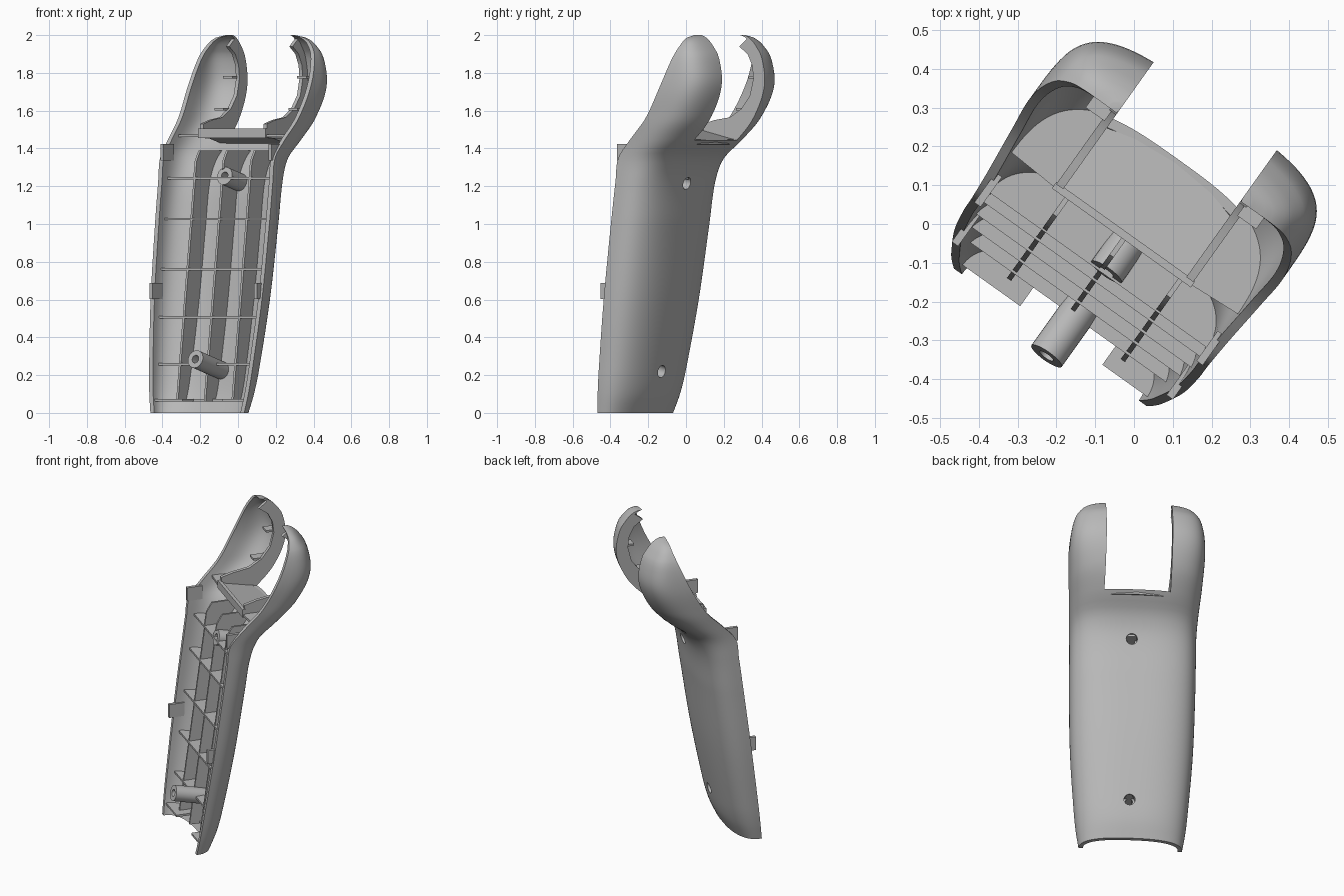
import bpy, bmesh
from math import sin, cos, pi, radians
from mathutils import Matrix, Vector

cube = bpy.data.objects.get("Cube")
if cube:
    bpy.data.objects.remove(cube, do_unlink=True)

grey = bpy.data.materials.new("plain grey plastic")
grey.use_nodes = True
grey.diffuse_color = (0.48, 0.48, 0.48, 1)
grey.node_tree.nodes["Principled BSDF"].inputs["Base Color"].default_value = (0.48, 0.48, 0.48, 1)

# Height, front edge, back, half width, squareness of the section
ROWS = [
    (0.0, -.365, -.225, .305, 2.5), (.1, -.351, -.180, .322, 2.5),
    (.22, -.335, -.150, .335, 2.6), (.6, -.283, -.078, .362, 2.7),
    (1.0, -.229, -.020, .372, 2.9), (1.23, -.198, .018, .373, 3.0),
    (1.35, -.180, .085, .374, 3.0), (1.44, -.105, .195, .380, 3.1),
    (1.56, .010, .300, .392, 3.5), (1.73, .110, .368, .400, 4.0),
    (1.88, .175, .352, .378, 3.6), (1.95, .200, .310, .338, 3.2),
    (1.985, .205, .275, .290, 3.0), (2.0, .205, .250, .222, 3.0)]
WALL = .025
SLOT = .195
parts = []


def row_at(z):
    """Smoothly interpolate the section table."""
    i = 0
    while i < len(ROWS) - 2 and z > ROWS[i + 1][0]:
        i += 1
    a, b = ROWS[i], ROWS[i + 1]
    before, after = ROWS[max(i - 1, 0)], ROWS[min(i + 2, len(ROWS) - 1)]
    h = b[0] - a[0]
    t = (z - a[0]) / h
    out = []
    for k in range(1, 5):
        m0 = (b[k] - before[k]) / (b[0] - before[0]) * h
        m1 = (after[k] - a[k]) / (after[0] - a[0]) * h
        out.append((2*t**3 - 3*t**2 + 1) * a[k] + (t**3 - 2*t**2 + t) * m0
                   + (3*t**2 - 2*t**3) * b[k] + (t**3 - t**2) * m1)
    return out


def section(z, inset=0.0, steps=48):
    """Half superellipse from one front edge round the back to the other."""
    front, back, width, power = row_at(z)
    width, depth = width - inset, back - front - inset
    pts = []
    for i in range(steps + 1):
        a = pi * i / steps
        c, s = cos(a), max(sin(a), 0)
        u = width * abs(c) ** (2 / power) * (1 if c > 0 else -1)
        pts.append((u, front + depth * s ** (2 / power), z))
    return pts


def add(name, bm):
    bmesh.ops.recalc_face_normals(bm, faces=bm.faces[:])
    mesh = bpy.data.meshes.new(name)
    bm.to_mesh(mesh)
    bm.free()
    mesh.materials.append(grey)
    obj = bpy.data.objects.new(name, mesh)
    bpy.context.collection.objects.link(obj)
    parts.append(obj)
    return obj


def prism(name, pts, shift):
    """Extrude a flat outline."""
    bm = bmesh.new()
    face = bm.faces.new([bm.verts.new(p) for p in pts])
    new = bmesh.ops.extrude_face_region(bm, geom=[face])["geom"]
    bmesh.ops.translate(bm, vec=shift, verts=[v for v in new if isinstance(v, bmesh.types.BMVert)])
    return add(name, bm)


def box(name, low, high):
    (x, y, z), (u, v, w) = low, high
    return prism(name, [(x, y, z), (u, y, z), (u, v, z), (x, v, z)], (0, 0, w - z))


def rod(name, start, end, radius):
    a, b = Vector(start), Vector(end)
    bm = bmesh.new()
    bmesh.ops.create_cone(bm, cap_ends=True, segments=32, radius1=radius, radius2=radius,
                          depth=(b - a).length)
    turn = (b - a).to_track_quat("Z", "Y").to_matrix().to_4x4()
    bmesh.ops.transform(bm, matrix=Matrix.Translation((a + b) / 2) @ turn, verts=bm.verts[:])
    return add(name, bm)


def cut(obj, cutter):
    mod = obj.modifiers.new("cut", "BOOLEAN")
    mod.operation, mod.solver, mod.object = "DIFFERENCE", "EXACT", cutter
    bpy.context.view_layer.objects.active = obj
    bpy.ops.object.modifier_apply(modifier=mod.name)


def discard(cutter):
    parts.remove(cutter)
    bpy.data.objects.remove(cutter, do_unlink=True)


# Main shell: outer and inner skins joined at the rims
bm = bmesh.new()
levels = [1.9 * i / 76 for i in range(77)] + [1.9 + .1 * sin(pi / 2 * i / 12) for i in range(1, 13)]
skins = [[[bm.verts.new(p) for p in section(z, inset)] for z in levels] for inset in (0, WALL)]
outer, inner = skins
last = len(outer[0]) - 1
for skin in skins:
    for lo, hi in zip(skin, skin[1:]):
        for i in range(last):
            bm.faces.new((lo[i], lo[i + 1], hi[i + 1], hi[i]))
for a, b in ((outer[0], inner[0]), (outer[-1], inner[-1])):
    for i in range(last):
        bm.faces.new((a[i], a[i + 1], b[i + 1], b[i]))
for k in range(len(levels) - 1):
    for i in (0, last):
        bm.faces.new((outer[k][i], outer[k + 1][i], inner[k + 1][i], inner[k][i]))
shell = add("handle_shell", bm)

slot_cutter = box("slot_cutter", (-SLOT, -1, 1.445), (SLOT, 1, 2.2))
cut(shell, slot_cutter)
discard(slot_cutter)

# Screw posts with through holes and counterbores
for name, front, back in (("upper", (.02, -.144, 1.255), (.02, .006, 1.217)),
                          ("lower", (.02, -.41, .285), (.02, -.155, .22))):
    a, b = Vector(front), Vector(back)
    d = (b - a).normalized()
    post = rod(name + "_screw_post", a, b - d * .008, .048)
    bore = rod("bore", a - d * .1, b + d * .1, .021)
    sink = rod("sink", b - d * .05, b + d * .1, .033)
    for cutter in (bore, sink):
        cut(post, cutter)
        cut(shell, cutter)
        discard(cutter)


# Cross ribs following the inside of the shell
def back_at(z, u):
    front, back, width, power = row_at(z)
    return front + (back - front) * max(1 - abs(u / width) ** power, 0) ** (1 / power)


for n, z in enumerate((.06, .25, .5, .755, 1.02, 1.235)):
    edge = row_at(z)[0] + (.012 if n == 0 else .045)
    arc = [p for p in section(z, .012) if p[1] > edge]
    outline = [(arc[0][0], edge, z)] + arc + [(arc[-1][0], edge, z)]
    if n == 0:
        outline += [(-.11, edge, z), (-.11, edge + .1, z), (.15, edge + .1, z), (.15, edge, z)]
    prism("cross_rib", outline, (0, 0, .013))

# Long ribs
for u in (-.18, 0, .18):
    zs = [.06 + 1.33 * i / 24 for i in range(25)]
    front = [(u, row_at(z)[0] + .05, z) for z in zs]
    rear = [(u, back_at(z, u) - .012, z) for z in reversed(zs)]
    rib = prism("long_rib", front + rear, (.013, 0, 0))
    if u == 0:
        for y, z in ((-.144, 1.255), (-.41, .285)):
            hole = rod("clearance", (.02, y - .1, z + .026), (.02, y + .35, z - .091), .04)
            cut(rib, hole)
            discard(hole)

# Slot floor, sloping down towards the back, and the rib beneath it
floor = [(-.21, -.035, 1.495), (.21, -.035, 1.495), (.21, .155, 1.45), (.12, .178, 1.446),
         (0, .188, 1.445), (-.12, .178, 1.446), (-.21, .155, 1.45)]
prism("slot_floor", floor, (0, 0, -.025))
box("slot_front_lip", (-.22, -.05, 1.455), (.22, -.03, 1.505))

# Crescent walls beside the slot, with mirrored details
inner_edge = [(.2, 1.94), (.255, 1.9), (.285, 1.84), (.293, 1.77), (.27, 1.68), (.215, 1.61),
              (.14, 1.565), (.04, 1.55), (-.035, 1.53), (-.035, 1.455)]
for side in (-1, 1):
    label = "left" if side > 0 else "right"
    zs = [1.45 + .535 * i / 30 for i in range(31)]
    outline = [(side * SLOT, back_at(z, SLOT + .012) - .008, z) for z in zs]
    outline += [(side * SLOT, y, z) for y, z in inner_edge]
    prism(label + "_slot_wall", outline, (side * .022, 0, 0))
    # wing of the rib that ties the slot floor to the side wall
    wing = [p for p in section(1.46, .012) if p[0] * side > .2 and p[1] > -.045]
    tips = sorted(wing, key=lambda p: p[1])
    prism(label + "_floor_wing", [(side * .2, -.045, 1.46)] + tips + [(side * .2, tips[-1][1], 1.46)],
          (0, 0, .014))
    for z, y in ((1.6, .17), (1.77, .25)):
        x1, x2 = sorted((side * .21, side * .27))
        box(label + "_arm_rib", (x1, y, z), (x2, back_at(z, .27) - .01, z + .013))
    # snap clips along the front edge
    for z in (.645, 1.38):
        front, _, width, _ = row_at(z)
        x1, x2 = sorted((side * (width - .034), side * (width - .014)))
        box(label + "_snap_clip", (x1, front - .035, z - .043), (x2, front + .06, z + .043))

# Turn everything into place, shade and centre it
turn = Matrix.Rotation(radians(-35.5), 4, "Z")
for obj in parts:
    obj.data.transform(turn)
points = [v.co for obj in parts for v in obj.data.vertices]
low = [min(p[k] for p in points) for k in range(3)]
high = [max(p[k] for p in points) for k in range(3)]
shift = Matrix.Translation((-(low[0] + high[0]) / 2, -(low[1] + high[1]) / 2, -low[2]))
bpy.ops.object.select_all(action="DESELECT")
for obj in parts:
    obj.data.transform(shift)
    obj.select_set(True)
bpy.context.view_layer.objects.active = shell
bpy.ops.object.shade_smooth_by_angle(angle=radians(30))
